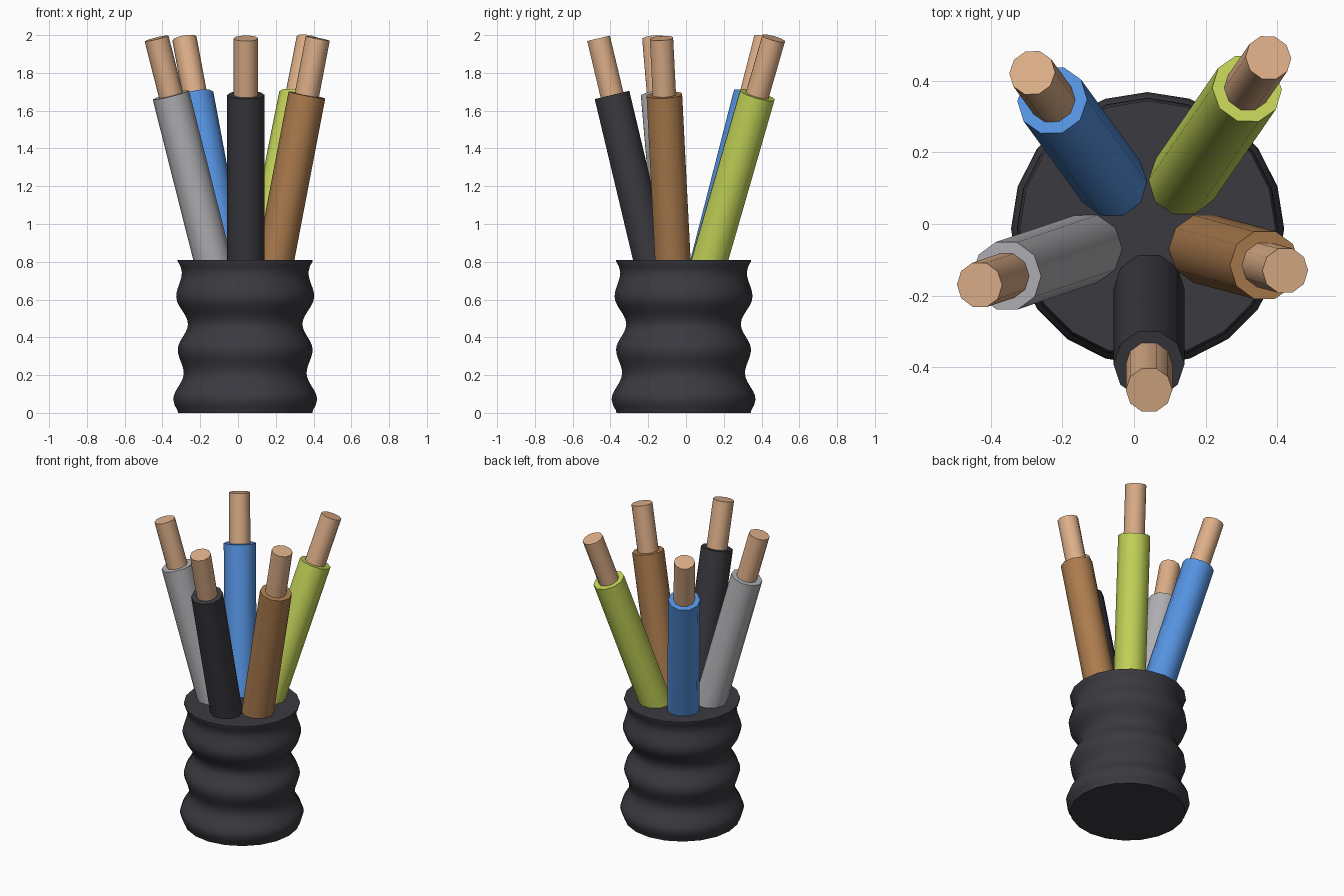
import bpy, bmesh, math
from mathutils import Vector

if "Cube" in bpy.data.objects:
    bpy.data.objects.remove(bpy.data.objects["Cube"])


def material(name, rgb):
    m = bpy.data.materials.new(name)
    m.diffuse_color = (*rgb, 1.0)
    m.use_nodes = True
    m.node_tree.nodes["Principled BSDF"].inputs["Base Color"].default_value = m.diffuse_color
    return m


BLACK = material("black rubber", (0.042, 0.042, 0.051))
COPPER = material("copper", (0.73, 0.43, 0.25))
BLUE = material("blue plastic", (0.09, 0.29, 0.75))
GREEN = material("yellow green plastic", (0.56, 0.67, 0.10))
GREY = material("grey plastic", (0.445, 0.445, 0.468))
BROWN = material("brown plastic", (0.413, 0.202, 0.076))


def lathe(name, profile, sides, mat):
    """Closed solid of revolution around local z, smooth sides and flat caps."""
    bm = bmesh.new()
    rings = []
    for r, z in profile:
        rings.append([bm.verts.new((r * math.cos(math.tau * i / sides),
                                    r * math.sin(math.tau * i / sides), z))
                      for i in range(sides)])
    for a, b in zip(rings, rings[1:]):
        for i in range(sides):
            j = (i + 1) % sides
            bm.faces.new((a[i], a[j], b[j], b[i])).smooth = True
    for ring in (rings[0][::-1], rings[-1]):
        cap = bm.faces.new(ring)
        for e in cap.edges:
            e.smooth = False
    mesh = bpy.data.meshes.new(name)
    bm.to_mesh(mesh)
    bm.free()
    mesh.materials.append(mat)
    ob = bpy.data.objects.new(name, mesh)
    bpy.context.collection.objects.link(ob)
    return ob


def rod(name, start, end, radius, mat):
    """Ten-sided rod between two points, ends square to its axis."""
    axis = end - start
    ob = lathe(name, [(radius, 0), (radius, axis.length)], 10, mat)
    ob.location = start
    ob.rotation_mode = 'QUATERNION'
    ob.rotation_quaternion = Vector((0, 0, 1)).rotation_difference(axis)
    return ob


# Corrugated sleeve: eased waves between the bulges and necks
waves = [(0.381, 0.07), (0.325, 0.21), (0.357, 0.335),
         (0.303, 0.47), (0.365, 0.615), (0.335, 0.745)]
profile = [(0.355, 0.0), (0.359, 0.015), (0.373, 0.04)]
STEPS = 6
for (r0, z0), (r1, z1) in zip(waves, waves[1:]):
    for k in range(STEPS):
        t = k / STEPS
        profile.append((r0 + (r1 - r0) * (1 - math.cos(math.pi * t)) / 2,
                        z0 + (z1 - z0) * t))
profile += [waves[-1], (0.342, 0.775), (0.357, 0.802), (0.357, 0.81)]
sleeve = lathe("sleeve", profile, 20, BLACK)
sleeve.location = (0.038, -0.013, 0)

# Wires: centre where each leaves the sleeve, centre of its bare tip
wires = [("blue", BLUE, (-0.065, 0.121), (-0.284, 0.422)),
         ("green", GREEN, (0.142, 0.126), (0.375, 0.464)),
         ("brown", BROWN, (0.198, -0.070), (0.422, -0.130)),
         ("black", BLACK, (0.042, -0.184), (0.042, -0.463)),
         ("grey", GREY, (-0.135, -0.070), (-0.431, -0.170))]
for name, mat, base, tip in wires:
    b, t = Vector((*base, 0.81)), Vector((*tip, 1.983))

    def at(z):
        return b.lerp(t, (z - b.z) / (t.z - b.z))

    rod(name + "_insulation", at(0.76), at(1.683), 0.099, mat)
    rod(name + "_copper_core", at(1.66), t, 0.065, COPPER)
